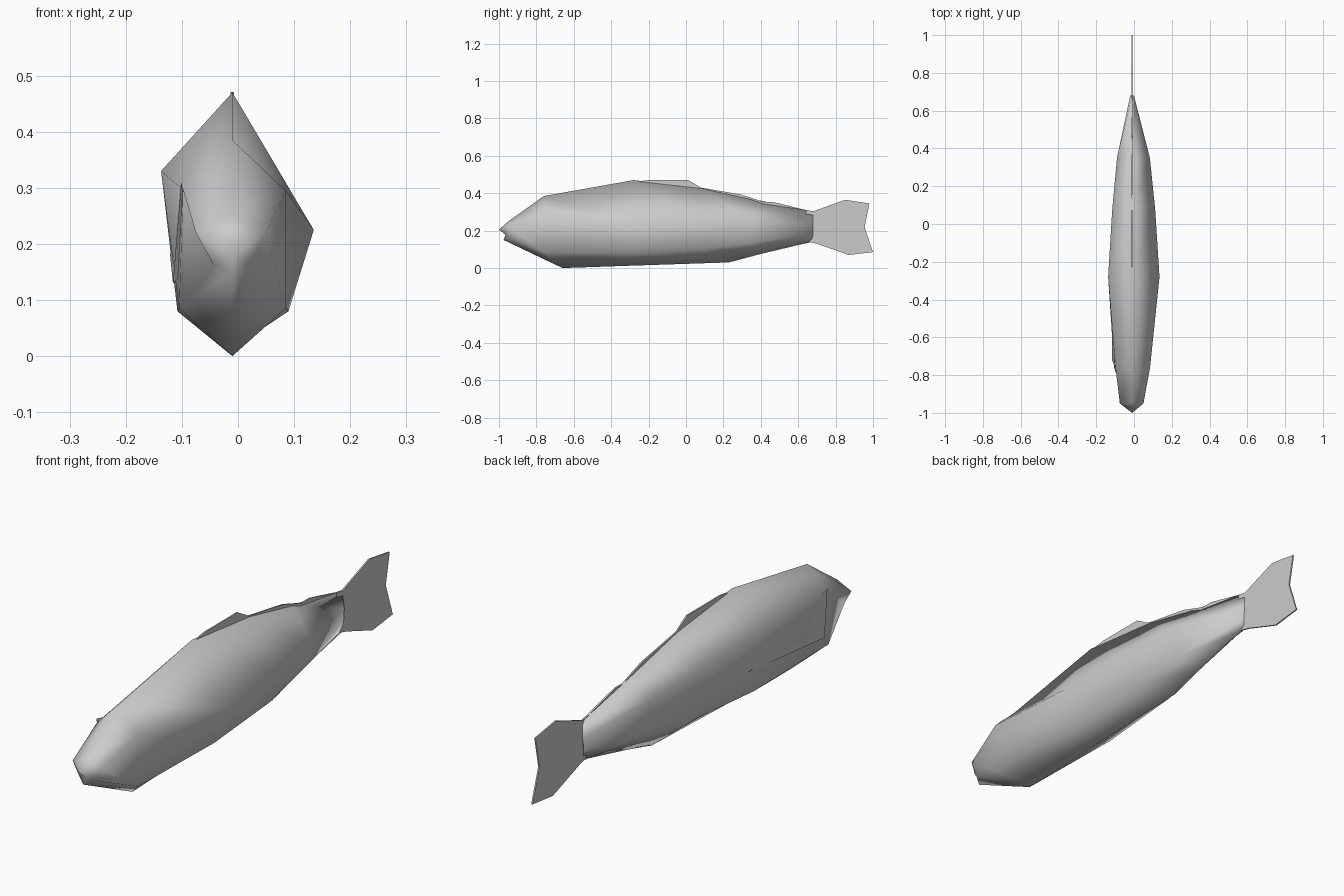
import bpy, bmesh

grey = bpy.data.materials.new("plain grey")
grey.diffuse_color = (0.6, 0.6, 0.6, 1)
CX = -0.01  # plane of the keel, tail and fins


def make(name, verts, faces, smooth=False):
    me = bpy.data.meshes.new(name)
    me.from_pydata(verts, [], faces)
    bm = bmesh.new()
    bm.from_mesh(me)
    bmesh.ops.recalc_face_normals(bm, faces=bm.faces)
    for f in bm.faces:
        f.smooth = smooth
    bm.to_mesh(me)
    bm.free()
    me.materials.append(grey)
    ob = bpy.data.objects.new(name, me)
    bpy.context.collection.objects.link(ob)
    return ob


def plate(name, outline, t):
    """Thin upright sheet from a (y, z) outline."""
    n = len(outline)
    verts = [(CX + s * t / 2, y, z) for s in (-1, 1) for y, z in outline]
    faces = [tuple(range(n)), tuple(range(n, 2 * n))]
    faces += [(i, (i + 1) % n, n + (i + 1) % n, n + i) for i in range(n)]
    return make(name, verts, faces)


# body stations: y, back z, keel y, keel z, right (x, z), left (x, z),
# lower right (x, z), lower left (x, z)
stations = [
    (-0.95, 0.25, -0.975, 0.15, (0.05, 0.22), (-0.075, 0.22), (0.025, 0.165), (-0.045, 0.165)),
    (-0.76, 0.385, -0.66, 0.0, (0.085, 0.295), (-0.098, 0.297), (0.085, 0.085), (-0.105, 0.085)),
    (-0.28, 0.47, -0.28, 0.013, (0.135, 0.225), (-0.137, 0.33), (0.09, 0.08), (-0.108, 0.08)),
    (0.08, 0.43, 0.23, 0.03, (0.112, 0.24), (-0.115, 0.31), (0.08, 0.1), (-0.095, 0.1)),
    (0.35, 0.37, 0.4, 0.075, (0.084, 0.25), (-0.09, 0.28), (0.055, 0.135), (-0.065, 0.135)),
    (0.68, 0.303, 0.67, 0.14, (0.0, 0.235), (-0.02, 0.235), (-0.003, 0.18), (-0.017, 0.18)),
]
verts = []
for y, top, ky, kz, r, l, lr, ll in stations:
    verts += [(CX, y, top), (r[0], y, r[1]), (lr[0], y, lr[1]),
              (CX, ky, kz), (ll[0], y, ll[1]), (l[0], y, l[1])]
faces = []
for s in range(len(stations) - 1):
    a, b = 6 * s, 6 * s + 6
    faces += [(a + i, a + (i + 1) % 6, b + (i + 1) % 6, b + i) for i in range(6)]
# pointed snout with a small notch for the mouth
verts += [(CX, -1.0, 0.205), (CX, -0.965, 0.178)]
tip, mouth = len(verts) - 2, len(verts) - 1
faces += [(0, 1, tip), (0, 5, tip), (1, 2, mouth, tip), (5, 4, mouth, tip),
          (2, 3, mouth), (4, 3, mouth)]
faces.append(tuple(range(len(verts) - 8, len(verts) - 2)))
make("body", verts, faces, True)

# forked tail
plate("tail_fin", [(0.64, 0.31), (0.68, 0.303), (0.85, 0.365), (0.98, 0.345),
                   (0.955, 0.22), (1.0, 0.085), (0.87, 0.07), (0.7, 0.13),
                   (0.66, 0.14)], 0.006)
# back fins
plate("dorsal_fin", [(-0.28, 0.46), (-0.2, 0.471), (0.01, 0.471), (0.08, 0.43), (0.3, 0.392),
                     (0.3, 0.37), (0.0, 0.42)], 0.006)
plate("small_back_fin", [(0.3, 0.392), (0.42, 0.352), (0.47, 0.352), (0.55, 0.333),
                         (0.64, 0.31), (0.3, 0.36)], 0.006)
# belly fin
plate("belly_fin", [(0.23, 0.03), (0.4, 0.08), (0.6, 0.13), (0.68, 0.14), (0.4, 0.1)], 0.006)
# side fin lying on the left flank
make("side_fin", [(-0.101, -0.76, 0.31), (-0.116, -0.72, 0.13), (-0.121, -0.23, 0.18),
                  (-0.097, -0.75, 0.29), (-0.104, -0.71, 0.14), (-0.115, -0.23, 0.18)],
     [(0, 1, 2), (3, 4, 5), (0, 1, 4, 3), (1, 2, 5, 4), (2, 0, 3, 5)])
